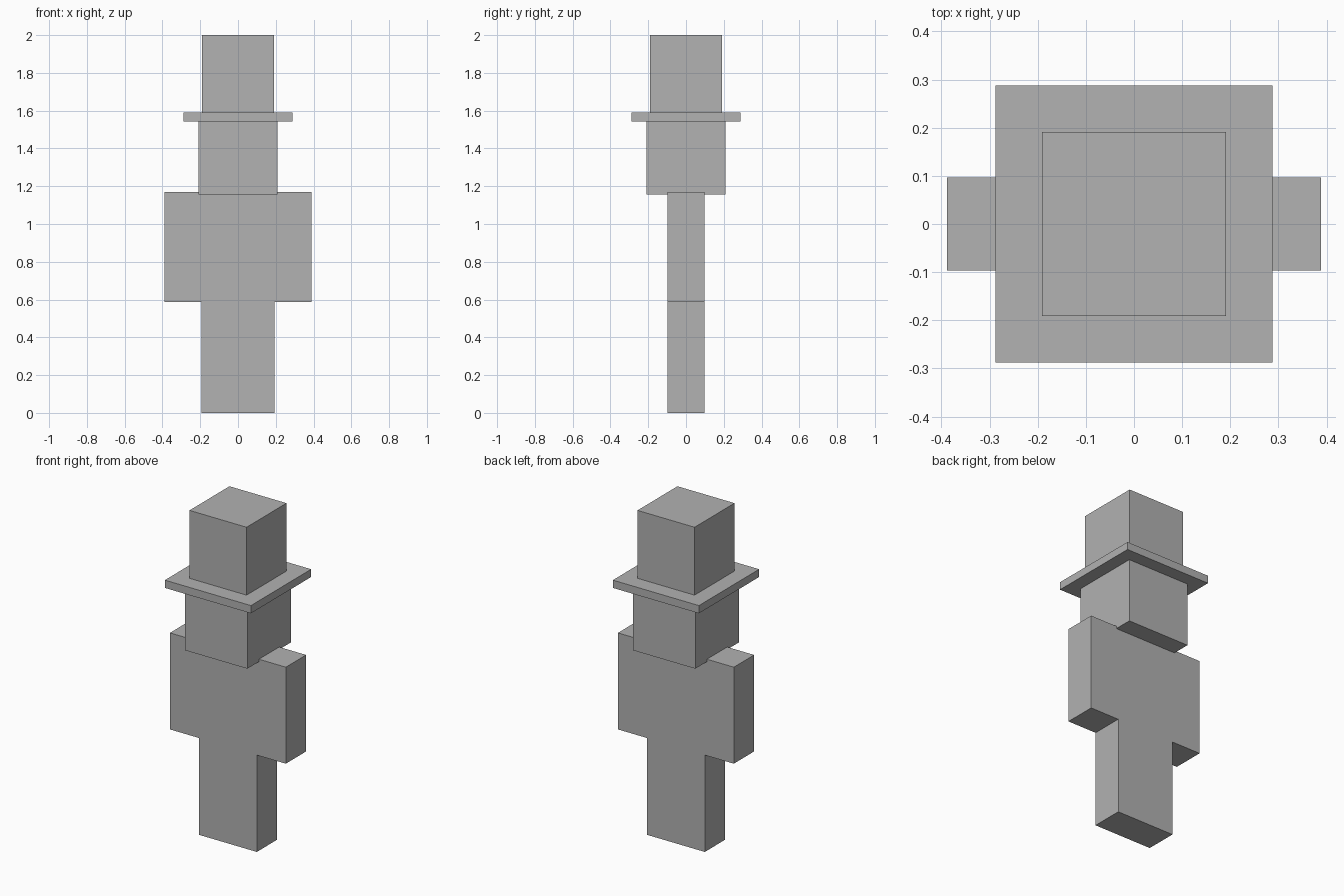
import bpy
from mathutils import Vector

if "Cube" in bpy.data.objects:
    bpy.data.objects.remove(bpy.data.objects["Cube"])

grey = bpy.data.materials.new("plain grey")
grey.diffuse_color = (0.445, 0.445, 0.445, 1)
grey.use_nodes = True
grey.node_tree.nodes["Principled BSDF"].inputs["Base Color"].default_value = grey.diffuse_color


def box(name, x0, x1, half_depth, z0, z1):
    """Axis-aligned box, centred on y = 0."""
    bpy.ops.mesh.primitive_cube_add(size=1)
    ob = bpy.context.object
    ob.name = name
    size = Vector((x1 - x0, 2 * half_depth, z1 - z0))
    centre = Vector(((x0 + x1) / 2, 0, (z0 + z1) / 2))
    for v in ob.data.vertices:
        v.co = v.co * size + centre
    ob.data.materials.append(grey)
    return ob


LIMB = 0.194      # limb width
DEPTH = 0.097     # half depth of body and limbs
HIP, SHOULDER = 0.586, 1.17

# Legs and arms, mirrored left and right
for side, label in ((-1, "left"), (1, "right")):
    box(label + "_leg", *sorted((0, side * LIMB)), DEPTH, 0, HIP)
    box(label + "_arm", *sorted((side * LIMB, side * 2 * LIMB)), DEPTH, HIP, SHOULDER)

# Torso
box("torso", -LIMB, LIMB, DEPTH, HIP, SHOULDER)

# Head, overlapping the shoulders slightly
box("head", -0.208, 0.208, 0.208, 1.155, 1.565)

# Top hat: brim and crown
box("hat_brim", -0.288, 0.288, 0.288, 1.542, 1.589)
box("hat_crown", -0.191, 0.191, 0.191, 1.589, 2.0)
